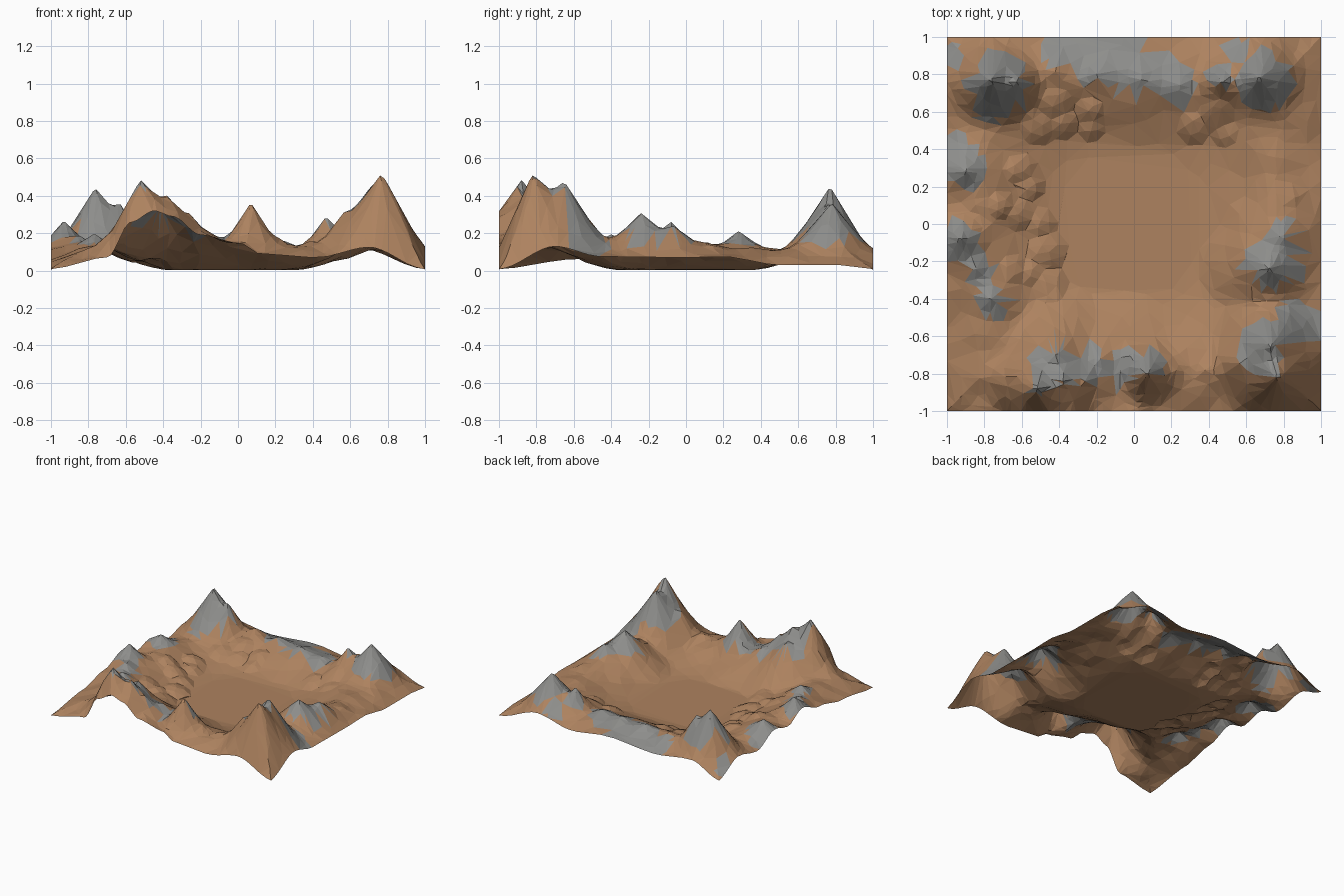
import bpy, bmesh, math
from mathutils import Vector, noise


def material(name, rgb):
    m = bpy.data.materials.new(name)
    m.diffuse_color = (*rgb, 1)
    return m


earth = material("brown earth", (0.42, 0.225, 0.115))
stone = material("grey stone", (0.27, 0.27, 0.26))

# Summits: x, y, height, foot radius
PEAKS = [
    (0.765, -0.82, 0.535, 0.43), (0.73, -0.65, 0.47, 0.38), (0.57, -0.74, 0.28, 0.30),
    (0.72, -0.24, 0.31, 0.40), (0.79, -0.07, 0.24, 0.36), (0.86, 0.14, 0.13, 0.36),
    (-0.52, -0.88, 0.50, 0.36), (-0.38, -0.84, 0.37, 0.36), (-0.42, -0.70, 0.32, 0.40),
    (-0.26, -0.84, 0.27, 0.36), (-0.18, -0.72, 0.21, 0.38), (0.07, -0.80, 0.37, 0.27),
    (-0.02, -0.70, 0.17, 0.36), (0.22, -0.78, 0.15, 0.34), (0.38, -0.78, 0.15, 0.34),
    (-0.76, 0.77, 0.45, 0.36), (-0.63, 0.76, 0.34, 0.28),
    (0.67, 0.78, 0.37, 0.36), (0.47, 0.76, 0.29, 0.27),
    (-0.42, 0.82, 0.17, 0.40), (-0.20, 0.80, 0.18, 0.40),
    (0.04, 0.77, 0.17, 0.40), (0.25, 0.74, 0.15, 0.38),
    (-0.93, -0.08, 0.27, 0.30), (-0.90, 0.28, 0.21, 0.32), (-0.85, 0.1, 0.14, 0.3),
    (-0.77, -0.40, 0.20, 0.30), (-0.85, -0.24, 0.18, 0.30),
]

# Outer border height along each side
FRONT = [(-1, .01), (-.7, .07), (-.57, .26), (-.45, .32), (-.35, .29), (-.2, .19),
         (0, .15), (.12, .09), (.42, .07), (.7, .125), (1, .01)]
BACK = [(-1, .01), (-.75, .11), (-.4, .07), (0, .10), (.35, .06), (.65, .12), (1, .01)]
RIGHT = [(-1, .01), (-.7, .13), (-.45, .075), (0, .07), (.2, .075), (.5, .03), (.8, .03), (1, .01)]
LEFT = [(-1, .01), (-.6, .06), (-.3, .12), (-.08, .19), (.1, .11), (.28, .15), (.5, .06), (.75, .11), (1, .01)]

# Stone patches: x, y, radius
PATCHES = [
    (-.73, .74, .16), (-.97, .9, .07), (-.78, .58, .05), (-.4, .93, .1), (-.2, .87, .14),
    (0, .83, .15), (.2, .77, .13), (.46, .79, .07), (.7, .77, .15), (.55, .93, .06),
    (-.9, .3, .12), (-.95, .42, .07), (-.93, -.1, .11), (-.83, -.26, .09), (-.76, -.42, .08),
    (.74, -.2, .15), (.78, -.06, .08), (.73, -.68, .17), (.88, -.52, .13), (.6, -.66, .07),
    (-.42, -.77, .13), (-.5, -.88, .06), (-.24, -.75, .1), (-.03, -.79, .12),
    (.09, -.76, .08),
]

# Boulder mounds on the inner slopes: x, y, radius
ROCKS = [
    (-.60, .29, .09), (-.55, .20, .08), (-.70, .10, .08), (-.60, .05, .09), (-.50, .00, .09),
    (-.64, -.24, .08), (-.46, -.14, .11), (-.45, -.32, .10), (-.54, -.26, .08),
    (-.42, .63, .10), (-.51, .52, .10), (-.38, .54, .09), (-.24, .60, .08), (-.23, .51, .07),
    (.44, .57, .10), (.32, .51, .09), (.48, .49, .08),
]


def along(profile, t):
    for (a, za), (b, zb) in zip(profile, profile[1:]):
        if t <= b:
            u = max(0, (t - a) / (b - a))
            u = u * u * (3 - 2 * u)
            return za + (zb - za) * u
    return profile[-1][1]


def smooth(a, b, v):
    u = min(1, max(0, (v - a) / (b - a)))
    return u * u * (3 - 2 * u)


def relief(x, y):
    # gentle bowl, then summits joined by a soft maximum
    bowl = (abs(x * 1.05 + .03) ** 4 + abs(y) ** 4) ** 0.25
    base = 0.115 * smooth(0.34, 0.85, bowl) + 0.003
    total = base ** 4
    for px, py, h, r in PEAKS:
        d = math.hypot(x - px, y - py) / r
        if d < 1:
            total += (h * (1 - d) ** 1.3) ** 4
    z = total ** 0.25
    return z + noise.noise(Vector((x * 6, y * 6, 2))) * 0.02 * smooth(0.45, 0.7, bowl) * (1 - smooth(.15, .35, z))


def height(x, y):
    z = relief(x, y)
    # bend the relief so that its rim follows the border profiles
    sides = [(1 + y, along(FRONT, x) - relief(x, -1)), (1 - y, along(BACK, x) - relief(x, 1)),
             (1 - x, along(RIGHT, y) - relief(1, y)), (1 + x, along(LEFT, y) - relief(-1, y))]
    ws = [1 / (d + 1e-4) ** 2 for d, _ in sides]
    shift = sum(w * e for w, (_, e) in zip(ws, sides)) / sum(ws)
    near = min(d for d, _ in sides)
    z += shift * max(0, 1 - near / 0.25) ** 1.6
    # boulders
    lump = 0
    for rx, ry, r in ROCKS:
        d = math.hypot(x - rx, y - ry) / r
        if d < 1:
            lump = max(lump, 0.36 * r * (1 - d * d))
    return max(0, z + lump)


# Terrain: fine height field reduced to irregular low-poly triangles
N = 100
bm = bmesh.new()
bmesh.ops.create_grid(bm, x_segments=N, y_segments=N, size=1)
for v in bm.verts:
    v.co.z = height(v.co.x, v.co.y)
bmesh.ops.triangulate(bm, faces=bm.faces[:])
mesh = bpy.data.meshes.new("terrain_fine")
bm.to_mesh(mesh)
bm.free()
terrain = bpy.data.objects.new("mountain_terrain", mesh)
bpy.context.collection.objects.link(terrain)
dec = terrain.modifiers.new("low poly", 'DECIMATE')
dec.ratio = 0.09
deps = bpy.context.evaluated_depsgraph_get()
low = bpy.data.meshes.new_from_object(terrain.evaluated_get(deps))
terrain.modifiers.clear()
terrain.data = low
low.materials.clear()
low.materials.append(earth)
low.materials.append(stone)
for p in low.polygons:
    p.use_smooth = False
    c, n = p.center, p.normal
    grey = any(math.hypot(c.x - a, c.y - b) < r for a, b, r in PATCHES)
    # outer front slopes stay earth below the tips, as does the outer right corner
    if c.y < -0.79 and n.y < -0.25 and (c.z < 0.42 or c.x > 0):
        grey = False
    if c.x > 0.78 and c.y < -0.65:
        grey = False
    p.material_index = int(grey)
